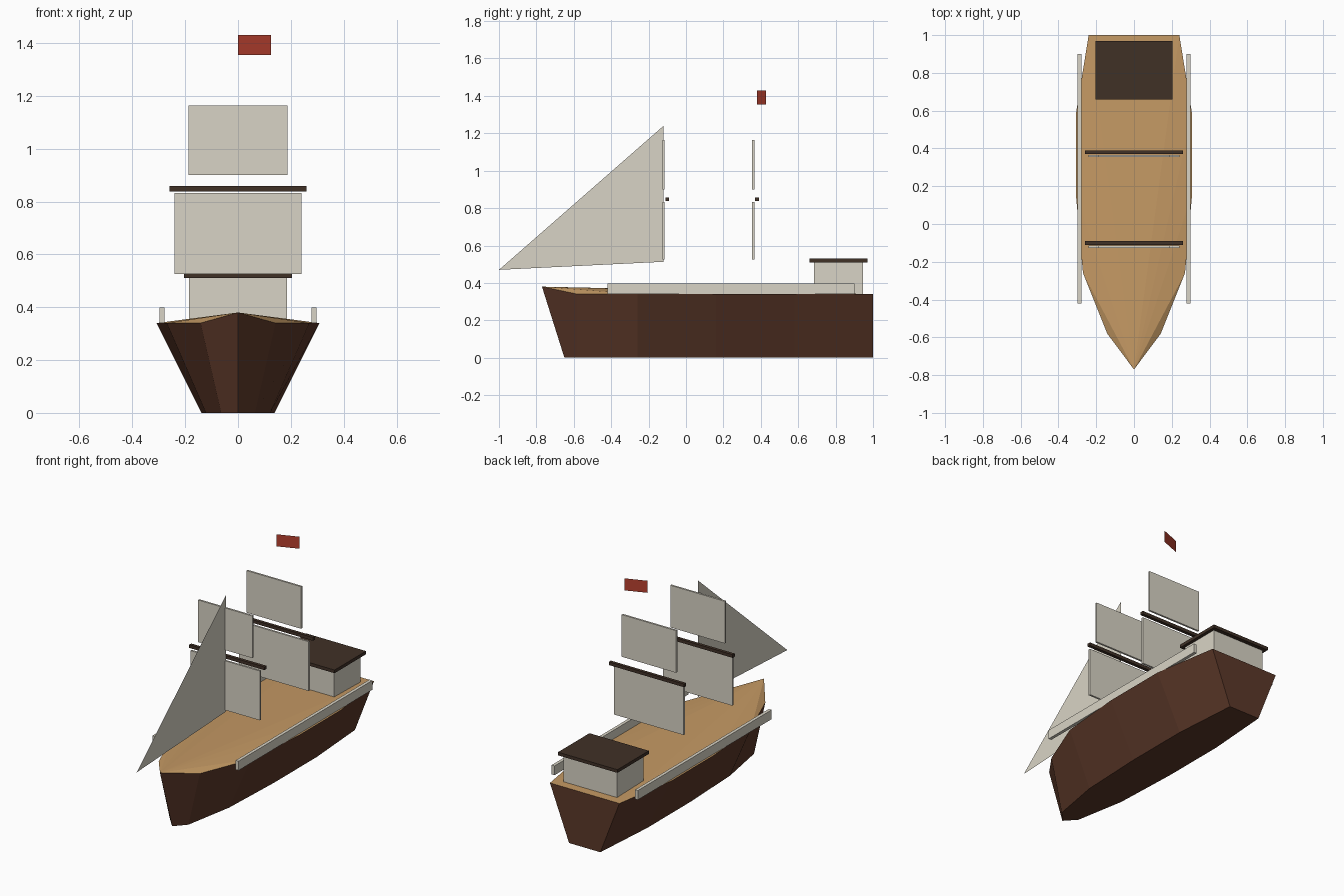
import bpy, bmesh

cube = bpy.data.objects.get("Cube")
if cube:
    bpy.data.objects.remove(cube, do_unlink=True)


def material(name, *srgb):
    m = bpy.data.materials.new(name)
    m.use_nodes = True
    linear = [((c + 0.055) / 1.055) ** 2.4 for c in srgb] + [1]
    m.diffuse_color = linear
    m.node_tree.nodes["Principled BSDF"].inputs["Base Color"].default_value = linear
    return m


hull_brown = material("hull brown", 0.36, 0.22, 0.16)
deck_tan = material("deck tan", 0.77, 0.60, 0.39)
canvas = material("canvas cream", 0.85, 0.83, 0.775)
dark_wood = material("dark wood", 0.25, 0.19, 0.15)
flag_red = material("flag red", 0.71, 0.25, 0.185)


def finish(name, bm, *mats):
    mesh = bpy.data.meshes.new(name)
    bm.to_mesh(mesh)
    bm.free()
    for m in mats:
        mesh.materials.append(m)
    ob = bpy.data.objects.new(name, mesh)
    bpy.context.collection.objects.link(ob)
    return ob


def box(name, x, y, z, mat):
    """Box from (min, max) pairs on each axis."""
    bm = bmesh.new()
    bmesh.ops.create_cube(bm, size=1)
    for v in bm.verts:
        v.co = [r[0] if c < 0 else r[1] for c, r in zip(v.co, (x, y, z))]
    return finish(name, bm, mat)


def sheet(name, points, mat):
    bm = bmesh.new()
    bm.faces.new([bm.verts.new(p) for p in points])
    return finish(name, bm, mat)


# Hull: flared sides between deck outline and narrower keel outline
RAIL, FLARE = 0.34, 0.45
stations = [(0.24, 1), (0.308, 0.58), (0.308, 0.16), (0.27, -0.26), (0.142, -0.58)]
bm = bmesh.new()


def outline(z, scale, bow):
    ring = [(x, y, z) for x, y in stations] + [bow]
    ring += [(-x, y, z) for x, y in reversed(stations)]
    return [bm.verts.new((x * scale, y, h)) for x, y, h in ring]


top = outline(RAIL, 1, (0, -0.77, 0.38))
keel = outline(0, FLARE, (0, -0.65, 0))
n = len(top)
for i in range(n):
    j = (i + 1) % n
    bm.faces.new((top[i], top[j], keel[j], keel[i]))
bm.faces.new(keel)

# Deck: fan spreading from the raised bow tip
bow = n // 2
for k in range(1, n - 1):
    a, b = top[(bow + k) % n], top[(bow + k + 1) % n]
    bm.faces.new((top[bow], a, b)).material_index = 1
bmesh.ops.recalc_face_normals(bm, faces=bm.faces)
finish("hull", bm, hull_brown, deck_tan)

# Side rails
for side, s in (("left", 1), ("right", -1)):
    xs = sorted((s * 0.278, s * 0.298))
    box(side + "_rail", xs, (-0.42, 0.90), (0.34, 0.398), canvas)

# Stern cabin
box("cabin", (-0.185, 0.185), (0.685, 0.945), (0.34, 0.512), canvas)
box("cabin_roof", (-0.205, 0.205), (0.66, 0.97), (0.51, 0.53), dark_wood)

# Square sails and yards
for name, y in (("fore", -0.10), ("main", 0.38)):
    sail_y = (y - 0.026, y - 0.014)
    box(name + "_lower_sail", (-0.24, 0.24), sail_y, (0.525, 0.833), canvas)
    box(name + "_upper_sail", (-0.188, 0.188), sail_y, (0.90, 1.163), canvas)
    box(name + "_yard", (-0.26, 0.26), (y - 0.01, y + 0.01), (0.838, 0.858), dark_wood)

# Triangular bow sail and flag
sheet("bow_sail", [(0, -1, 0.47), (0, -0.12, 0.513), (0, -0.12, 1.24)], canvas)
sheet("flag", [(0, 0.38, 1.355), (0.125, 0.428, 1.355),
               (0.125, 0.428, 1.43), (0, 0.38, 1.43)], flag_red)
